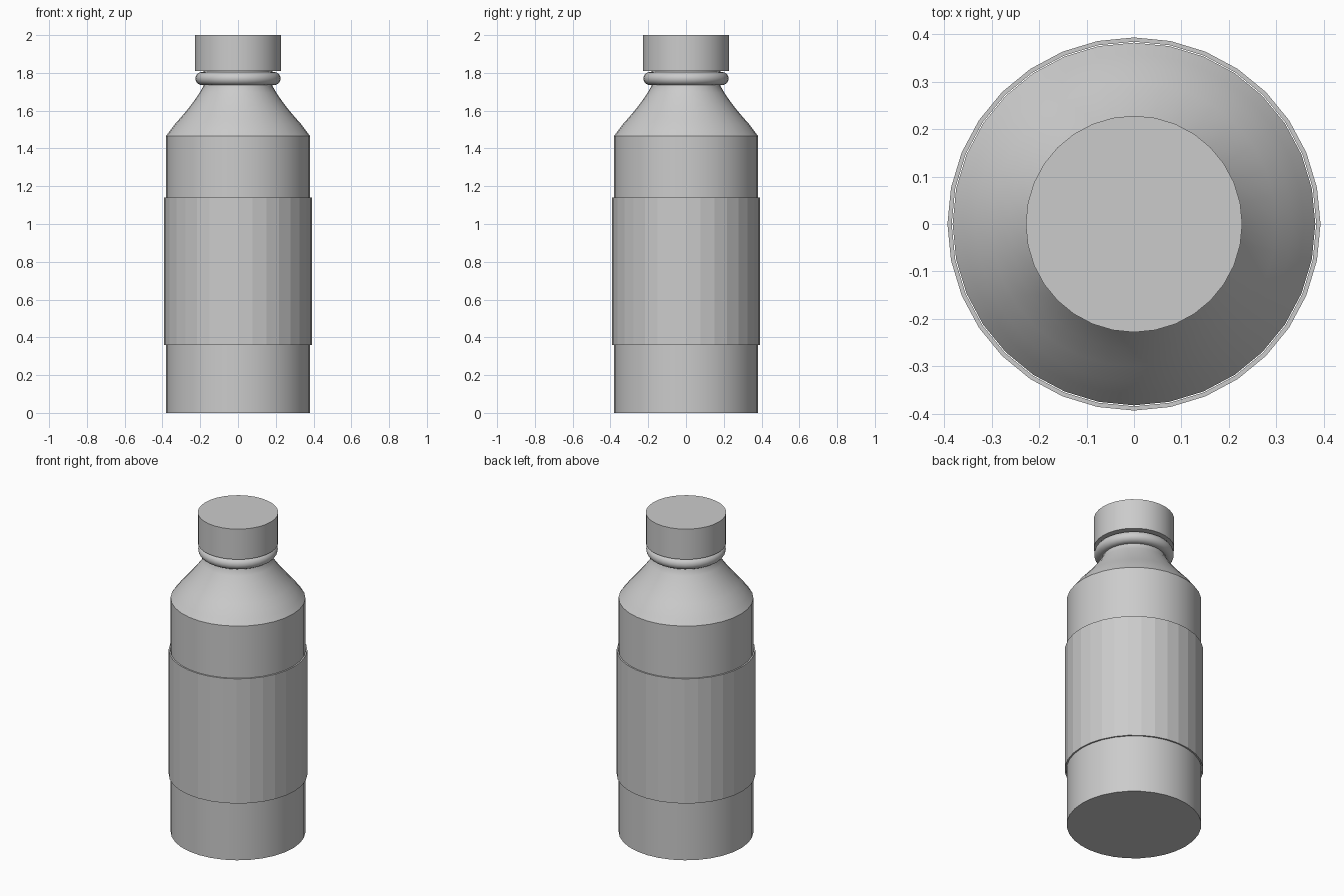
import bpy
import bmesh
import math

if "Cube" in bpy.data.objects:
    bpy.data.objects.remove(bpy.data.objects["Cube"])

SIDES = 32


def lathe(name, profile, closed=False, smooth=True):
    """Revolve (radius, z) points around the z axis; cap open ends."""
    bm = bmesh.new()
    rings = []
    for r, z in profile:
        rings.append([bm.verts.new((r * math.cos(2 * math.pi * i / SIDES),
                                    r * math.sin(2 * math.pi * i / SIDES), z))
                      for i in range(SIDES)])
    pairs = list(zip(rings, rings[1:]))
    if closed:
        pairs.append((rings[-1], rings[0]))
    else:
        bm.faces.new(rings[0])
        bm.faces.new(rings[-1])
    for a, b in pairs:
        for i in range(SIDES):
            j = (i + 1) % SIDES
            bm.faces.new((a[i], a[j], b[j], b[i]))
    bmesh.ops.recalc_face_normals(bm, faces=bm.faces)
    mesh = bpy.data.meshes.new(name)
    bm.to_mesh(mesh)
    bm.free()
    obj = bpy.data.objects.new(name, mesh)
    bpy.context.collection.objects.link(obj)
    if smooth:
        bpy.ops.object.select_all(action='DESELECT')
        obj.select_set(True)
        bpy.context.view_layer.objects.active = obj
        bpy.ops.object.shade_smooth_by_angle(angle=math.radians(30))
    return obj


# Bottle body: straight wall, curved shoulder, neck up into the cap
lathe("bottle_body", [
    (0.382, 0.0), (0.382, 0.36), (0.382, 1.14), (0.382, 1.465),
    (0.358, 1.497), (0.333, 1.53), (0.300, 1.567), (0.264, 1.61),
    (0.230, 1.655), (0.203, 1.695), (0.183, 1.73), (0.183, 1.812)])

# Label sleeve: faceted band wrapped around the wall
lathe("label_sleeve", [(0.393, 0.36), (0.393, 1.14),
                       (0.384, 1.14), (0.384, 0.36)],
      closed=True, smooth=False)

# Neck ring: rounded bead under the cap
bead = [(0.19 + 0.036 * math.cos(a), 1.77 + 0.035 * math.sin(a))
        for a in (2 * math.pi * k / 16 for k in range(16))]
lathe("neck_ring", bead, closed=True)

# Screw cap
lathe("cap", [(0.228, 1.81), (0.228, 2.0)])
